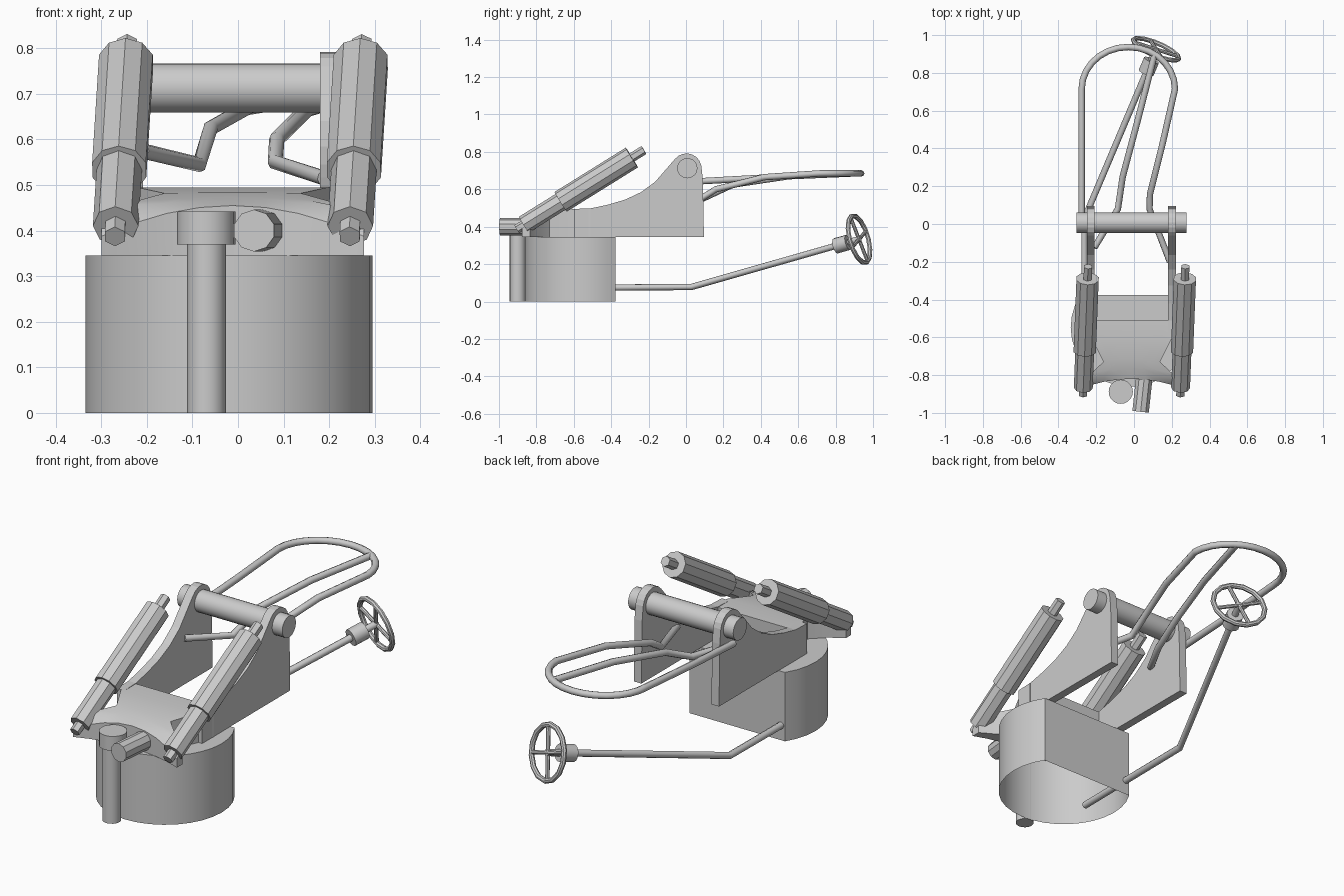
import bpy, bmesh, math
from mathutils import Vector

if "Cube" in bpy.data.objects:
    bpy.data.objects.remove(bpy.data.objects["Cube"])


def mesh_object(name, verts, faces, smooth=False):
    me = bpy.data.meshes.new(name)
    me.from_pydata([tuple(v) for v in verts], [], faces)
    bm = bmesh.new()
    bm.from_mesh(me)
    bmesh.ops.recalc_face_normals(bm, faces=bm.faces)
    bm.to_mesh(me)
    bm.free()
    ob = bpy.data.objects.new(name, me)
    bpy.context.collection.objects.link(ob)
    if smooth:
        smooth_by_angle(ob)
    return ob


def smooth_by_angle(ob):
    bpy.ops.object.select_all(action='DESELECT')
    bpy.context.view_layer.objects.active = ob
    ob.select_set(True)
    bpy.ops.object.shade_smooth_by_angle(angle=math.radians(35))


def cylinder(name, a, b, r, sides=16, smooth=True):
    a, b = Vector(a), Vector(b)
    bpy.ops.mesh.primitive_cylinder_add(vertices=sides, radius=r, depth=(b - a).length,
                                        location=(a + b) / 2)
    ob = bpy.context.object
    ob.name = name
    ob.rotation_euler = (b - a).to_track_quat('Z', 'Y').to_euler()
    if smooth:
        smooth_by_angle(ob)
    return ob


def prism(name, outline, offset, top=True, bottom=True, smooth=False):
    n = len(outline)
    low = [Vector(p) for p in outline]
    verts = low + [p + Vector(offset) for p in low]
    faces = [(i, (i + 1) % n, n + (i + 1) % n, n + i) for i in range(n)]
    if bottom:
        faces.append(tuple(range(n)))
    if top:
        faces.append(tuple(range(n, 2 * n)))
    return mesh_object(name, verts, faces, smooth)


def tube(name, points, r=0.017):
    cu = bpy.data.curves.new(name, 'CURVE')
    cu.dimensions = '3D'
    cu.bevel_depth = r
    cu.bevel_resolution = 2
    cu.use_fill_caps = True
    sp = cu.splines.new('POLY')
    sp.points.add(len(points) - 1)
    for p, co in zip(sp.points, points):
        p.co = (*co, 1)
    ob = bpy.data.objects.new(name, cu)
    bpy.context.collection.objects.link(ob)


# base drum: round front, flat back, open underneath
cx, cy, R, back = -0.02, -0.547, 0.315, -0.376
a0 = math.asin((back - cy) / R)
N = 22
drum = []
for i in range(N + 1):
    a = math.pi - a0 + (math.pi + 2 * a0) * i / N
    drum.append((cx + R * math.cos(a), cy + R * math.sin(a), 0))
prism("base_drum", drum, (0, 0, 0.345), bottom=False, smooth=True)

# front post with cap, and short horizontal pin
cylinder("front_post", (-0.069, -0.9, 0), (-0.069, -0.9, 0.38), 0.043)
cylinder("post_cap", (-0.07, -0.888, 0.37), (-0.07, -0.888, 0.442), 0.064, 20)
cylinder("front_pin", (0.035, -0.994, 0.4), (0.06, -0.76, 0.4), 0.046, 10)

# deck: necked slab that flares to two front tips and slopes down
def deck_z(y):
    pts = [(-0.9, 0.37), (-0.875, 0.39), (-0.82, 0.455), (-0.73, 0.482), (-0.64, 0.495), (0, 0.495)]
    for (y0, z0), (y1, z1) in zip(pts, pts[1:]):
        if y0 <= y <= y1:
            return z0 + (z1 - z0) * (y - y0) / (y1 - y0)

# (edge y, centre y, half width)
rows = [(-0.51, -0.51, 0.237), (-0.61, -0.61, 0.21), (-0.73, -0.72, 0.15),
        (-0.795, -0.76, 0.22), (-0.835, -0.79, 0.288), (-0.878, -0.82, 0.288)]
C = 9
tops = []
for ye, yc, hw in rows:
    for j in range(C):
        u = -1 + 2 * j / (C - 1)
        y = yc + (ye - yc) * u * u
        tops.append((-0.012 + hw * u, y, deck_z(y)))
nt = len(tops)
verts = tops + [(x, y, 0.345) for x, y, z in tops]
faces = []
for i in range(len(rows) - 1):
    for j in range(C - 1):
        q = (i * C + j, i * C + j + 1, (i + 1) * C + j + 1, (i + 1) * C + j)
        faces += [q, tuple(k + nt for k in reversed(q))]
    for j in (0, C - 1):
        p, q = i * C + j, (i + 1) * C + j
        faces.append((p, q, q + nt, p + nt))
for i in (0, len(rows) - 1):
    for j in range(C - 1):
        p = i * C + j
        faces.append((p, p + 1, p + 1 + nt, p + nt))
mesh_object("deck", verts, faces, True)

# side plates with rounded ears
ear = [(0.003 + 0.08 * math.cos(math.radians(t)), 0.712 + 0.08 * math.sin(math.radians(t)))
       for t in range(10, 150, 19)]
profile = [(-0.6, 0.345), (0.096, 0.345), (0.09, 0.655)] + ear + [
    (-0.165, 0.64), (-0.24, 0.585), (-0.325, 0.545), (-0.42, 0.517), (-0.51, 0.498), (-0.6, 0.495)]
for name, x in (("side_plate_left", -0.25), ("side_plate_right", 0.18)):
    prism(name, [(x, y, z) for y, z in profile], (0.042, 0, 0))

# cross bar through both ears
cylinder("cross_bar", (-0.304, 0.007, 0.713), (0.278, 0.007, 0.713), 0.054, 24)

# two parallel telescoping cylinders
for side, x in (("left", -0.27), ("right", 0.245)):
    a = Vector((x, -0.905, 0.387))
    d = Vector((0.027, 0.68, 0.423))
    for part, t0, t1, r, n in (("rod", 0, 1, 0.025, 6), ("sleeve", 0.055, 0.36, 0.05, 8),
                               ("barrel", 0.345, 0.905, 0.062, 10)):
        cylinder(f"ram_{part}_{side}", a + d * t0, a + d * t1, r, n)

# rear tow handle loop, with an inner stay
arch = [(-0.03 - 0.247 * math.cos(math.pi * i / 14), 0.715 + 0.222 * math.sin(math.pi * i / 14), 0.685)
        for i in range(15)]
tube("handle_loop", [(-0.277, 0.02, 0.64), (-0.277, 0.38, 0.66)] + arch +
     [(0.15, 0.42, 0.665), (0.085, 0.16, 0.6), (0.082, 0.08, 0.55), (0.19, -0.2, 0.515)])
tube("handle_stay", [(-0.21, -0.125, 0.575), (-0.085, 0.08, 0.545), (-0.06, 0.25, 0.625),
                     (0.02, 0.55, 0.67), (0.11, 0.9, 0.685)])

# bent valve shaft, hub and hand wheel
bend = Vector((-0.262, 0.03, 0.078))
centre = Vector((0.117, 0.925, 0.333))
axis = (centre - bend).normalized()
tube("wheel_shaft", [(-0.262, -0.68, 0.072), bend, centre + axis * 0.008])
cylinder("wheel_hub", centre - axis * 0.14, centre - axis * 0.065, 0.042, 12)
bpy.ops.mesh.primitive_torus_add(major_radius=0.13, minor_radius=0.013, major_segments=14,
                                 minor_segments=8, location=centre)
wheel = bpy.context.object
wheel.name = "wheel_rim"
rot = axis.to_track_quat('Z', 'Y')
wheel.rotation_euler = rot.to_euler()
smooth_by_angle(wheel)
for i, ang in enumerate((20, 110)):
    s = rot @ Vector((math.cos(math.radians(ang)), math.sin(math.radians(ang)), 0)) * 0.13
    cylinder(f"wheel_spoke_{i + 1}", centre - s, centre + s, 0.01, 8)
